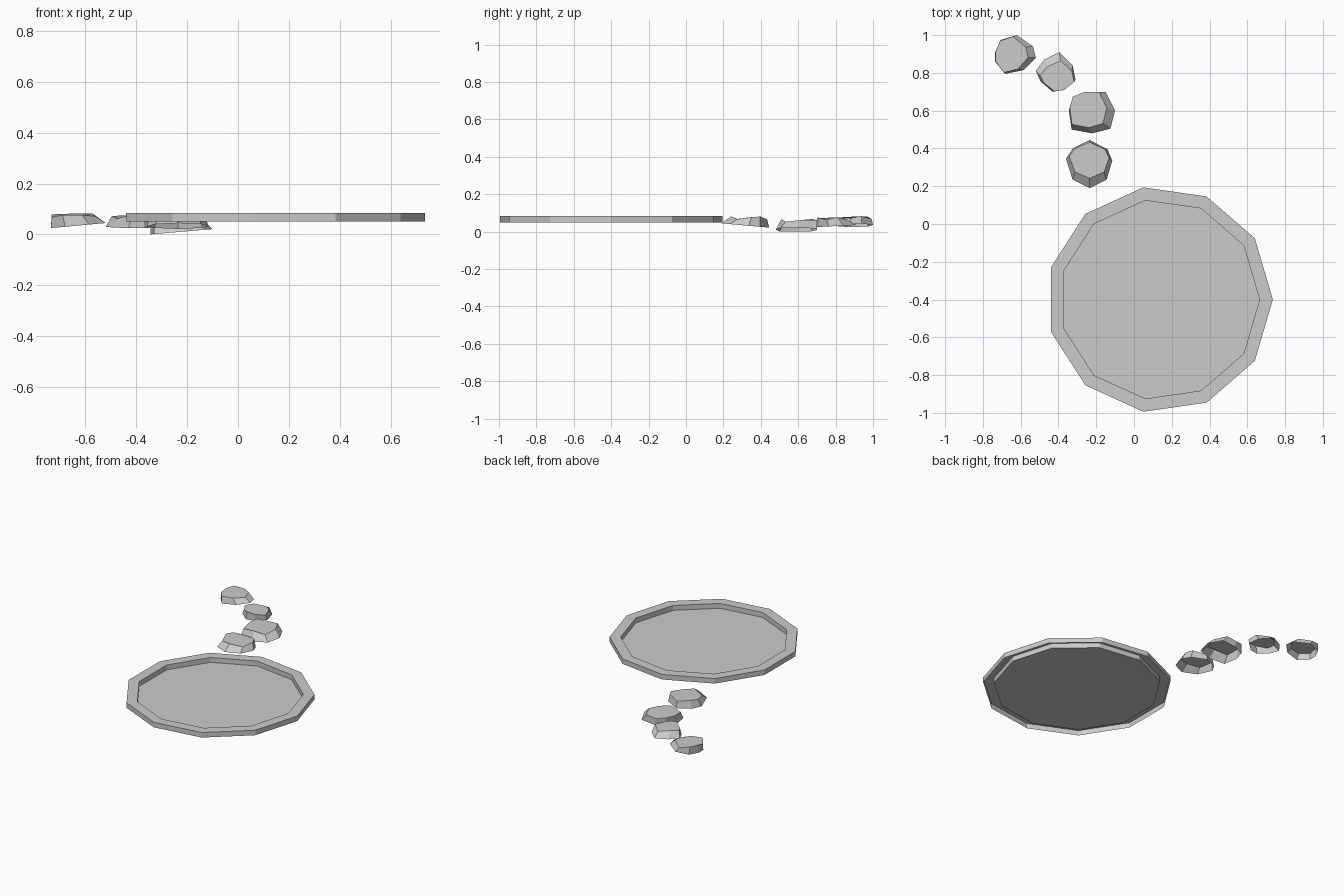
import bpy, bmesh, math

if "Cube" in bpy.data.objects:
    bpy.data.objects.remove(bpy.data.objects["Cube"])


def finish(name, bm):
    bmesh.ops.recalc_face_normals(bm, faces=bm.faces)
    mesh = bpy.data.meshes.new(name)
    bm.to_mesh(mesh)
    bm.free()
    obj = bpy.data.objects.new(name, mesh)
    bpy.context.collection.objects.link(obj)
    return obj


def skin(bm, a, b):
    n = len(a)
    for i in range(n):
        j = (i + 1) % n
        bm.faces.new((a[i], a[j], b[j], b[i]))


# Shallow eleven-sided basin: outer wall, rim, inner wall, floor; open underneath
def basin():
    bm = bmesh.new()
    rings = []
    for r, z in ((0.6, 0.05), (0.6, 0.085), (0.53, 0.085), (0.53, 0.051)):
        rings.append([bm.verts.new((0.135 + r * math.cos(2 * math.pi * i / 11),
                                    -0.40 + r * math.sin(2 * math.pi * i / 11), z))
                      for i in range(11)])
    for a, b in zip(rings, rings[1:]):
        skin(bm, a, b)
    bm.faces.new(rings[-1])
    # the sheet is open, so orient it with the floor facing up
    obj = finish("basin", bm)
    if obj.data.polygons[-1].normal.z < 0:
        obj.data.flip_normals()


# Faceted stone: irregular base outline, shrunken tilted top, open underneath
def stone(name, outline, z0, tilt, scale, shift, top):
    bm = bmesh.new()
    n = len(outline)
    cx = (min(p[0] for p in outline) + max(p[0] for p in outline)) / 2
    cy = (min(p[1] for p in outline) + max(p[1] for p in outline)) / 2
    base, cap = [], []
    for i, (x, y) in enumerate(outline):
        dx, dy = x - cx, y - cy
        base.append(bm.verts.new((x, y, z0 + tilt[0] * dx + tilt[1] * dy)))
        cap.append(bm.verts.new((cx + dx * scale[0] + shift[0],
                                 cy + dy * scale[1] + shift[1],
                                 top + 0.008 * math.sin(3 * math.atan2(dy, dx)))))
    skin(bm, base, cap)
    bm.faces.new(cap)
    obj = finish(name, bm)
    if obj.data.polygons[-1].normal.z < 0:
        obj.data.flip_normals()


basin()

# Winding row of stepping stones, farthest first
stone("stone_1", [(-.62, 1.0), (-.705, .975), (-.735, .91), (-.735, .86),
                  (-.68, .795), (-.585, .815), (-.52, .88), (-.535, .94)],
      0.035, (0.09, 0.0), (0.80, 0.93), (-0.02, 0.0), 0.075)
stone("stone_2", [(-.395, .91), (-.475, .87), (-.52, .81), (-.495, .755),
                  (-.43, .70), (-.37, .71), (-.31, .765), (-.325, .84)],
      0.03, (0.0, 0.05), (0.86, 0.77), (0.008, -0.022), 0.07)
stone("stone_3", [(-.245, .70), (-.325, .67), (-.345, .60), (-.33, .50),
                  (-.22, .48), (-.125, .505), (-.10, .60), (-.15, .70)],
      0.0105, (0.085, 0.0), (0.80, 0.86), (-0.02, 0.015), 0.06)
stone("stone_4", [(-.235, .445), (-.325, .40), (-.36, .345), (-.325, .235),
                  (-.235, .19), (-.145, .235), (-.115, .335), (-.14, .395)],
      0.033, (0.0, -0.09), (0.86, 0.75), (0.0, 0.02), 0.074)
